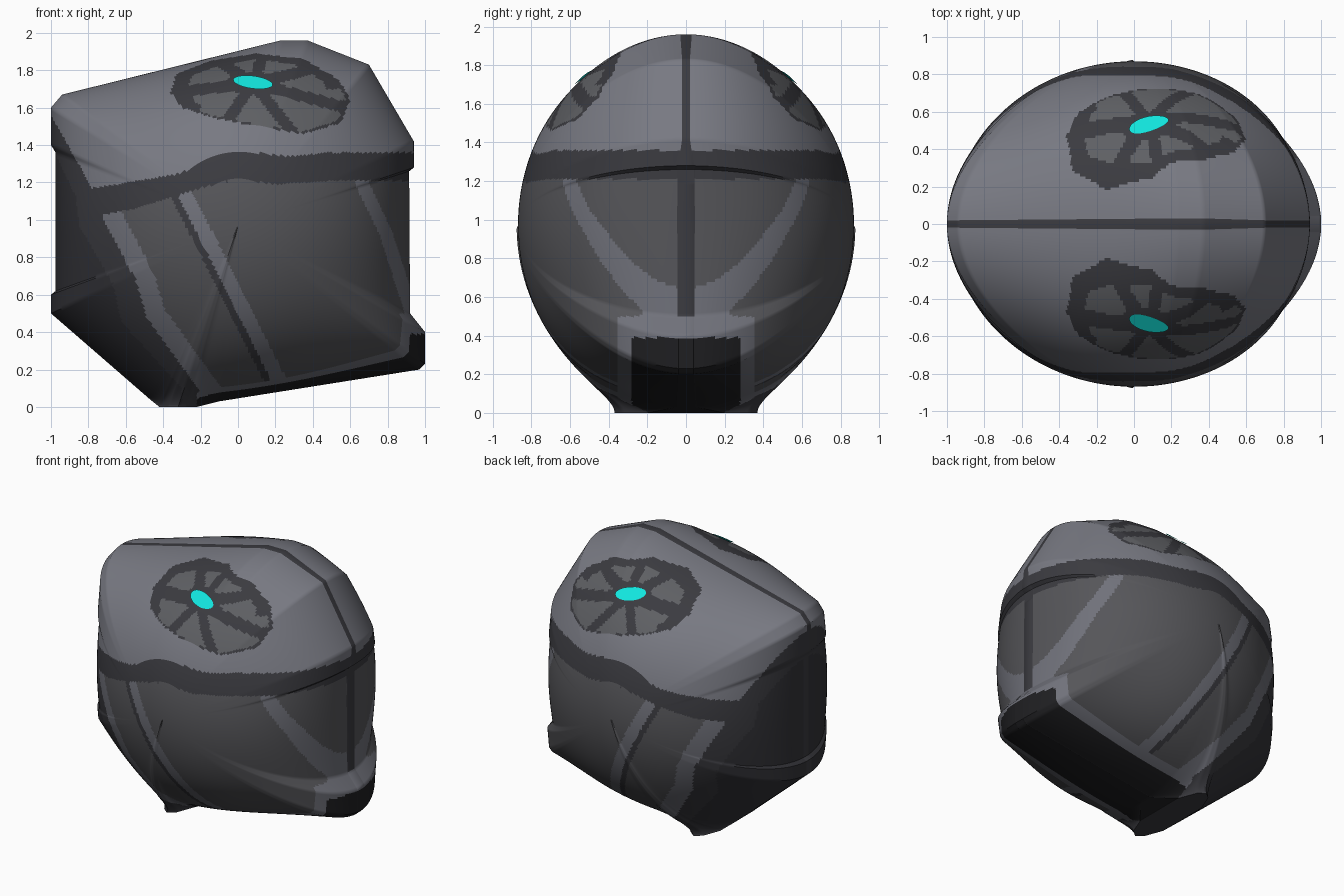
import bpy, bmesh, math
from mathutils import Vector
from mathutils.bvhtree import BVHTree

default_cube = bpy.data.objects.get("Cube")
if default_cube:
    bpy.data.objects.remove(default_cube, do_unlink=True)


# ---- materials -------------------------------------------------------------
def to_linear(value):
    return ((value + 0.055) / 1.055) ** 2.4 if value > 0.04 else value / 12.92


def make_material(name, red, green, blue):
    material = bpy.data.materials.new(name)
    colour = [to_linear(c) for c in (red, green, blue)] + [1.0]
    material.use_nodes = True
    material.diffuse_color = colour
    shader = next(n for n in material.node_tree.nodes if n.type == 'BSDF_PRINCIPLED')
    shader.inputs["Base Color"].default_value = colour
    shader.inputs["Roughness"].default_value = 0.6
    return material


materials = [
    make_material("shell grey", .47, .475, .51),
    make_material("panel grey", .335, .335, .35),
    make_material("strip grey", .44, .445, .48),
    make_material("band charcoal", .23, .23, .25),
    make_material("rear charcoal", .2, .2, .22),
    make_material("underside black", .12, .12, .13),
    make_material("vent opening grey", .37, .375, .39),
    make_material("hub cyan", .07, .9, .87),
]
SHELL, PANEL, STRIP, BAND, REAR, UNDER, OPENING, HUB = range(len(materials))

# ---- shape settings --------------------------------------------------------
CENTRE = Vector((0, .97))
HALF_WIDTH, CORE_RADIUS, RINGS, STEP = .87, .97, 90, .016

# outline seen from the front: x, z and half width of the rim
OUTLINE = [
    (-.42, 0, .2), (-.37, 0, .33), (-.32, 0, .37), (-.27, 0, .33), (-.22, 0, .2),
    (-.1, .03, .05), (.97, .2, .04), (1, .23, .04), (1, .4, .04), (.92, .5, .04),
    (.915, 1.26, .045), (.94, 1.28, .04), (.94, 1.42, .02), (.7, 1.83, .02),
    (.37, 1.96, .03), (.23, 1.96, .03), (-.94, 1.67, .02), (-1, 1.6, .02),
    (-1, 1.4, .03), (-.975, 1.36, .03), (-.975, .62, .03), (-1, .6, .03),
    (-1, .5, .03), (-.47, .04, .08)]

# edges of the painted regions, as (x, z)
BAND_TOP = [(-1, 1.56), (-.78, 1.17), (-.7, 1.18), (-.3, 1.25), (-.15, 1.34),
            (0, 1.37), (.27, 1.34), (.5, 1.36), (1, 1.36)]
BAND_LOW = [(-1, 1.4), (-.87, 1.13), (-.72, 1.03), (-.55, 1.06), (-.2, 1.17),
            (0, 1.22), (.2, 1.19), (.5, 1.21), (1, 1.21)]
REAR_EDGE = [(-.3, .1), (-.62, .45), (-.67, .66), (-.85, .97), (-.87, 1.15), (-1, 1.4)]
REAR_STRIP = [(-.67, 1.02), (-.58, .85), (-.5, .7), (-.44, .5), (-.13, .07)]
MIDDLE_STRIP = [(-.28, 1.13), (-.1, .78), (.22, .14)]
FRONT_STRIP = [(.66, 1.2), (.79, .93), (.93, .5)]

# round vent
HUB_CENTRE = Vector((.08, 1.73))
VENT = [(-.36, 1.68), (-.33, 1.78), (-.15, 1.85), (.1, 1.89), (.35, 1.86), (.54, 1.75),
        (.6, 1.64), (.55, 1.52), (.35, 1.46), (.1, 1.5), (-.15, 1.55), (-.3, 1.6)]
SPOKES = [(-.08, 1.5), (.3, 1.46), (.58, 1.6), (.45, 1.82), (.14, 1.9), (-.12, 1.86), (-.36, 1.68)]


# ---- helpers ---------------------------------------------------------------
def interpolate(points, value):
    """Second coordinate of a polyline at a given first coordinate."""
    for (a, b), (c, d) in zip(points, points[1:]):
        if value <= c:
            return b + (d - b) * max(0, (value - a) / (c - a))
    return points[-1][1]


def flipped(points):
    return sorted((z, x) for x, z in points)


REAR_BY_HEIGHT, STRIP_BY_HEIGHT = flipped(REAR_EDGE), flipped(REAR_STRIP)


def distance(path, point):
    best = 9
    for start, end in zip(path, path[1:]):
        start, run = Vector(start), Vector(end) - Vector(start)
        along = max(0, min(1, (point - start).dot(run) / run.length_squared))
        best = min(best, (start + run * along - point).length)
    return best


def inside(polygon, point):
    hit = False
    for (a, b), (c, d) in zip(polygon, polygon[1:] + polygon[:1]):
        if (b > point.y) != (d > point.y) and point.x < a + (c - a) * (point.y - b) / (d - b):
            hit = not hit
    return hit


def vent_colour(point):
    rim = .8 if point.y > 1.7 or point.x < -.2 else .96
    offset = point - HUB_CENTRE
    if not inside(VENT, HUB_CENTRE + offset / rim):
        return BAND
    if math.hypot(offset.x / .15, offset.y / .06) < 1:
        return BAND
    near_spoke = any(distance([HUB_CENTRE, spoke], point) < .03 for spoke in SPOKES)
    return BAND if near_spoke else OPENING


def surface_colour(x, y, z):
    """Pick the material from the position; y is the distance from the middle."""
    point = Vector((x, z))
    if x > -.22 and z < .5 and y < .35:
        return UNDER if y < .28 and z < .39 else STRIP
    if y < .015 or (x > .85 and y < .045 and z < 1.3):
        return BAND
    if z > 1.4 and inside(VENT, point):
        return vent_colour(point)
    if z > interpolate(BAND_TOP, x):
        return SHELL
    if z > interpolate(BAND_LOW, x):
        return BAND
    if z < .01:
        return BAND
    for path, half in ((REAR_STRIP, .052), (MIDDLE_STRIP, .038), (FRONT_STRIP, .035)):
        if distance(path, point) < half:
            return STRIP
    if x < interpolate(REAR_BY_HEIGHT, z):
        return REAR
    if x < interpolate(STRIP_BY_HEIGHT, z):
        return BAND
    if distance(MIDDLE_STRIP, point + Vector((.045, .01))) < .03:
        return BAND
    return PANEL


def add_object(name, bm):
    mesh = bpy.data.meshes.new(name)
    bm.to_mesh(mesh)
    for material in materials:
        mesh.materials.append(material)
    obj = bpy.data.objects.new(name, mesh)
    bpy.context.collection.objects.link(obj)
    return obj


# ---- pod body --------------------------------------------------------------
rim = []
for start, end in zip(OUTLINE, OUTLINE[1:] + OUTLINE[:1]):
    start, end = Vector(start), Vector(end)
    count = max(1, round((end - start).length / STEP))
    rim += [start.lerp(end, i / count) for i in range(count)]

body = bmesh.new()
rim_loops = []
for side in (-1, 1):
    pole = body.verts.new((CENTRE.x, side * HALF_WIDTH, CENTRE.y))
    previous = None
    for ring in range(1, RINGS + 1):
        angle = math.pi / 2 * ring / RINGS
        t, bulge = math.sin(angle), HALF_WIDTH * max(0, math.cos(angle))
        loop = []
        for x, z, width in rim:
            ray = Vector((x, z)) - CENTRE
            reach = t * (CORE_RADIUS + (ray.length - CORE_RADIUS) * t ** 3)
            flat = CENTRE + ray.normalized() * reach
            depth = (bulge ** 4 + width ** 4) ** .25
            loop.append(body.verts.new((flat.x, side * depth, flat.y)))
        for i in range(len(loop)):
            if previous:
                body.faces.new((previous[i - 1], previous[i], loop[i], loop[i - 1]))
            else:
                body.faces.new((pole, loop[i], loop[i - 1]))
        previous = loop
    rim_loops.append(previous)

# middle seam joining both halves
near, far = rim_loops
for i in range(len(near)):
    body.faces.new((near[i - 1], near[i], far[i], far[i - 1]))

bmesh.ops.recalc_face_normals(body, faces=body.faces)
for face in body.faces:
    middle = face.calc_center_median()
    face.material_index = surface_colour(middle.x, abs(middle.y), middle.z)

pod_body = add_object("pod_body", body)
tree = BVHTree.FromBMesh(body)

# ---- glowing vent hubs, thin plates laid on the surface ---------------------
for side, name in ((-1, "front_vent_hub"), (1, "back_vent_hub")):
    plate = bmesh.new()
    corners = []
    for i in range(32):
        turn = math.tau * i / 32
        x = HUB_CENTRE.x + .105 * math.cos(turn)
        z = HUB_CENTRE.y + .034 * math.sin(turn) - .012 * math.cos(turn)
        spot, normal, _, _ = tree.ray_cast(Vector((x, side * 3, z)), Vector((0, -side, 0)))
        corners.append(plate.verts.new(spot + normal * .008))
    face = plate.faces.new(corners if side < 0 else corners[::-1])
    face.material_index = HUB
    add_object(name, plate)
    plate.free()
body.free()

# ---- smooth shading --------------------------------------------------------
bpy.ops.object.select_all(action='DESELECT')
pod_body.select_set(True)
bpy.context.view_layer.objects.active = pod_body
bpy.ops.object.shade_smooth_by_angle(angle=math.radians(40))
